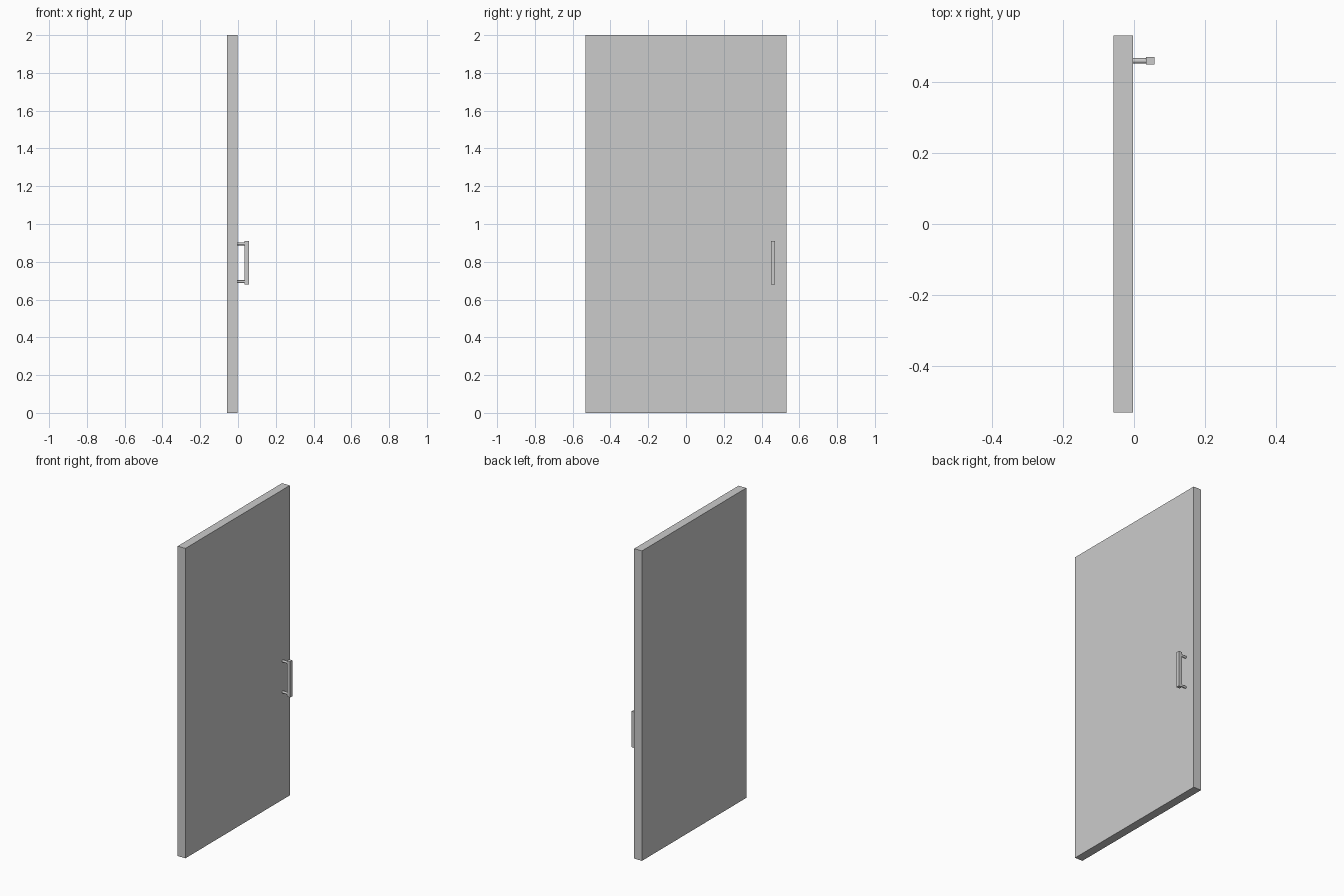
import bpy
from math import pi

if "Cube" in bpy.data.objects:
    bpy.data.objects.remove(bpy.data.objects["Cube"])


def box(name, lo, hi):
    size = [b - a for a, b in zip(lo, hi)]
    mid = [(a + b) / 2 for a, b in zip(lo, hi)]
    bpy.ops.mesh.primitive_cube_add(size=1, location=mid)
    ob = bpy.context.object
    ob.name = name
    ob.scale = size
    bpy.ops.object.transform_apply(location=False, rotation=False, scale=True)
    return ob


# Door slab and square-section pull bar
FACE_X = -0.003
HANDLE_Y, HANDLE_Z = 0.46, 0.795
box("door_panel", (-0.058, -0.532, 0), (FACE_X, 0.532, 2))
box("handle_grip", (0.034, HANDLE_Y - 0.011, HANDLE_Z - 0.116),
    (0.058, HANDLE_Y + 0.011, HANDLE_Z + 0.116))

# Round standoffs joining the bar to the door
for name, dz in (("lower", -0.1), ("upper", 0.1)):
    bpy.ops.mesh.primitive_cylinder_add(
        vertices=24, radius=0.0075, depth=0.034 - FACE_X,
        location=((0.034 + FACE_X) / 2, HANDLE_Y, HANDLE_Z + dz),
        rotation=(0, pi / 2, 0))
    bpy.context.object.name = f"handle_post_{name}"
    bpy.ops.object.shade_smooth_by_angle()
